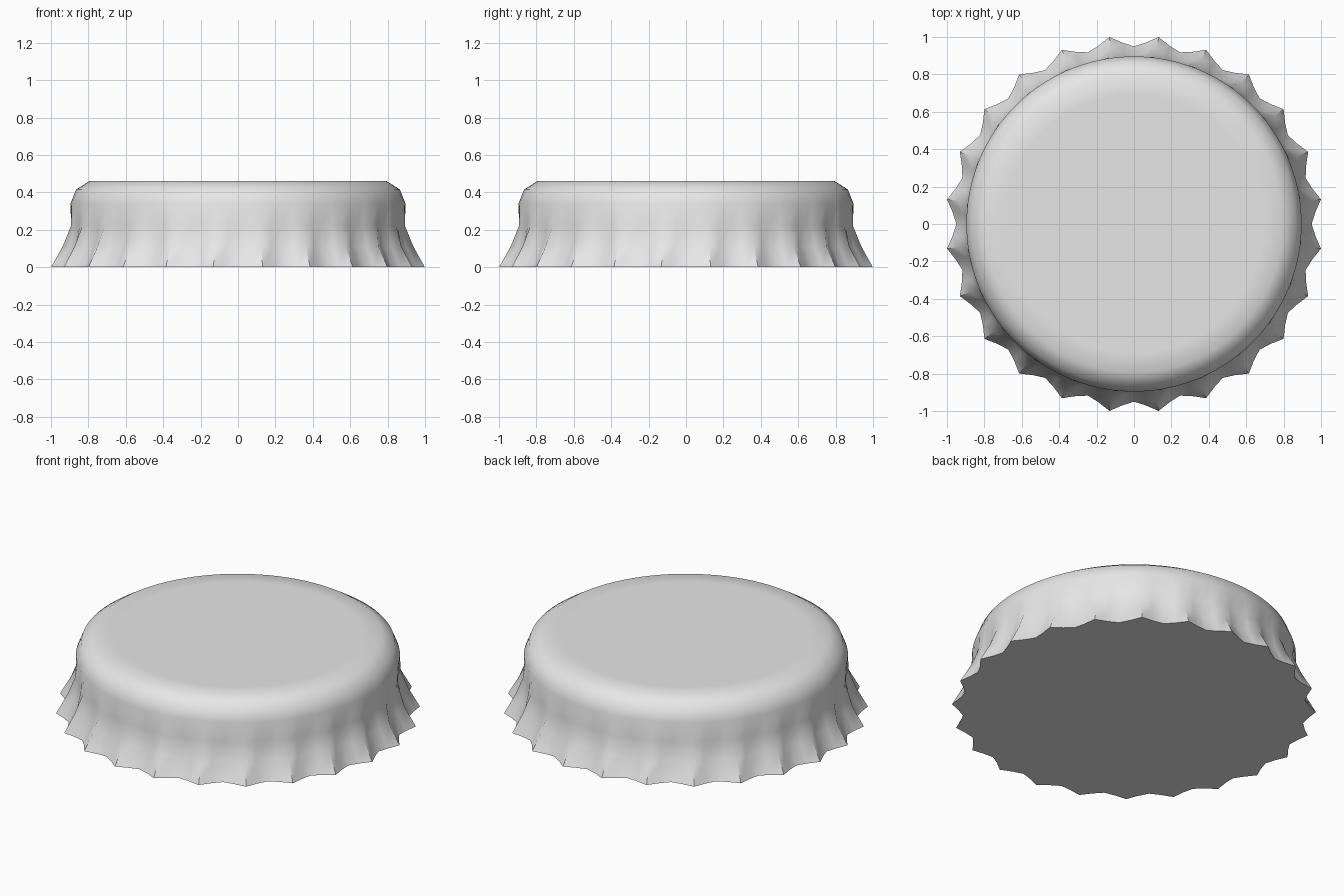
import bpy, bmesh, math

if "Cube" in bpy.data.objects:
    bpy.data.objects.remove(bpy.data.objects["Cube"])

TEETH = 24
STEPS = 4                      # points per tooth: peak, flank, valley, flank
N = TEETH * STEPS

# rings from skirt rim to crown: (z, peak radius, flank radius, valley radius)
RINGS = [
    (0.00, 1.008, 0.972, 0.950),
    (0.11, 0.946, 0.916, 0.902),
    (0.22, 0.901, 0.894, 0.888),
    (0.34, 0.896, 0.896, 0.896),
    (0.415, 0.866, 0.866, 0.866),
    (0.46, 0.795, 0.795, 0.795),
    (0.46, 0.690, 0.690, 0.690),
]

bm = bmesh.new()
loops = []
for z, peak, flank, valley in RINGS:
    radii = (peak, flank, valley, flank)
    ring = []
    for i in range(N):
        a = math.radians(7.5) + 2 * math.pi * i / N
        r = radii[i % STEPS]
        ring.append(bm.verts.new((r * math.cos(a), r * math.sin(a), z)))
    loops.append(ring)

# crimped skirt, wall and rounded shoulder
for lo, hi in zip(loops, loops[1:]):
    for i in range(N):
        j = (i + 1) % N
        bm.faces.new((lo[i], lo[j], hi[j], hi[i]))

# flat crown and closed underside
bm.faces.new(loops[-1])
bm.faces.new(loops[0][::-1])
bm.normal_update()

mesh = bpy.data.meshes.new("bottle_cap")
bm.to_mesh(mesh)
bm.free()

cap = bpy.data.objects.new("bottle_cap", mesh)
bpy.context.collection.objects.link(cap)

# plain grey metal
metal = bpy.data.materials.new("light_grey_metal")
metal.diffuse_color = (0.8, 0.8, 0.8, 1.0)
metal.use_nodes = True
metal.node_tree.nodes["Principled BSDF"].inputs["Base Color"].default_value = metal.diffuse_color
mesh.materials.append(metal)

# smooth body with sharp tooth creases and rim
bpy.context.view_layer.objects.active = cap
cap.select_set(True)
bpy.ops.object.shade_smooth_by_angle(angle=math.radians(42))
